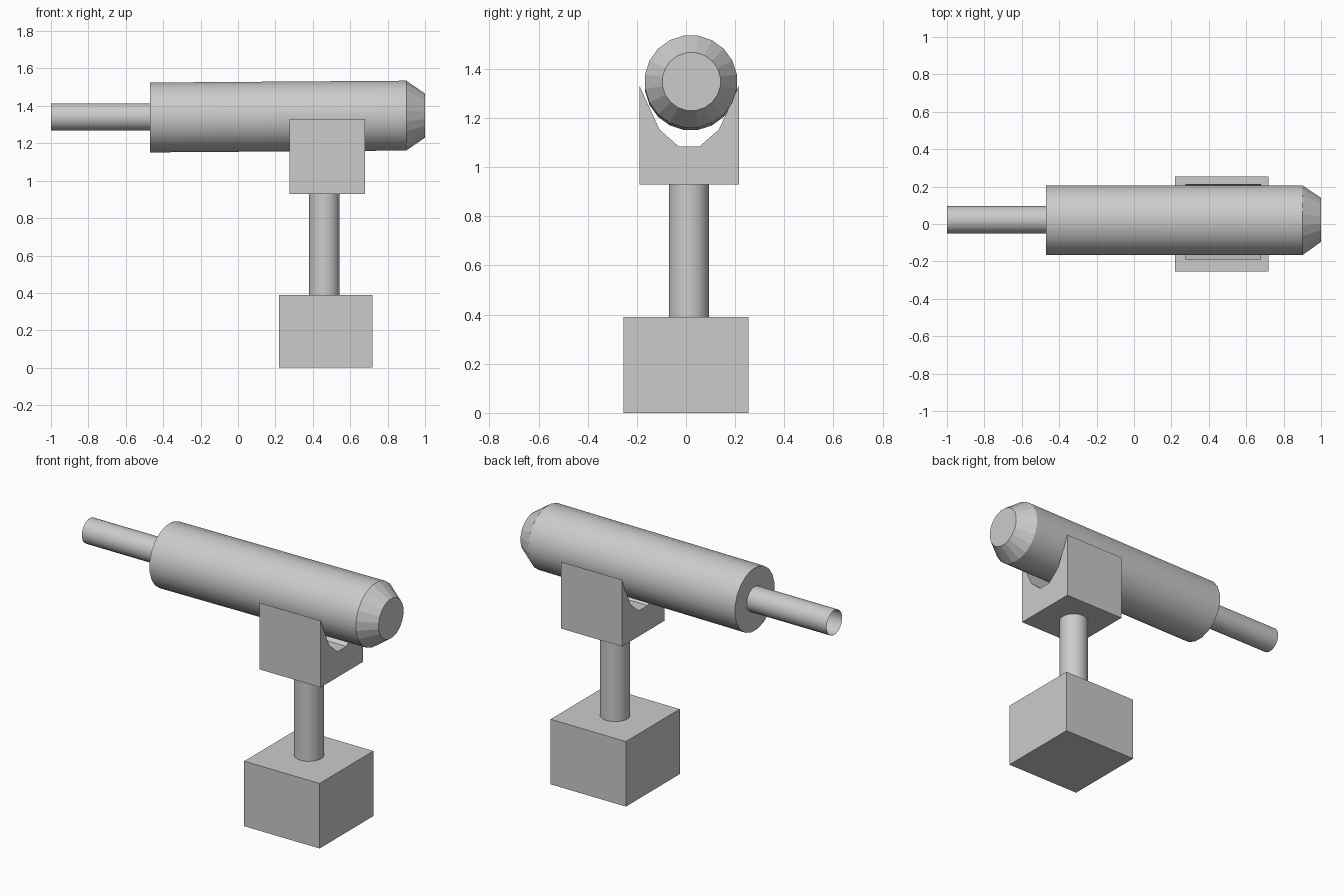
import bpy, bmesh, math

if "Cube" in bpy.data.objects:
    bpy.data.objects.remove(bpy.data.objects["Cube"])


def finish(name, bm):
    bmesh.ops.recalc_face_normals(bm, faces=bm.faces)
    # keep rims crisp where smooth sides meet caps or bevels
    for e in bm.edges:
        if len(e.link_faces) == 2 and e.calc_face_angle() > math.radians(25):
            e.smooth = False
    mesh = bpy.data.meshes.new(name)
    bm.to_mesh(mesh)
    bm.free()
    ob = bpy.data.objects.new(name, mesh)
    bpy.context.collection.objects.link(ob)
    return ob


def lathe(name, rings, sides, axis='X', caps=(True, True), flat=()):
    """Skin circular rings given as (centre, radius); flat lists faceted bands."""
    bm = bmesh.new()
    loops = []
    for (x, y, z), r in rings:
        loop = []
        for i in range(sides):
            a = 2 * math.pi * (i + 0.5) / sides
            u, v = r * math.cos(a), r * math.sin(a)
            loop.append(bm.verts.new((x, y + u, z + v) if axis == 'X' else (x + u, y + v, z)))
        loops.append(loop)
    for k, (a, b) in enumerate(zip(loops, loops[1:])):
        for i in range(sides):
            j = (i + 1) % sides
            f = bm.faces.new((a[i], a[j], b[j], b[i]))
            f.smooth = k not in flat
    if caps[0]:
        bm.faces.new(loops[0])
    if caps[1]:
        bm.faces.new(loops[-1])
    return finish(name, bm)


def extrude_profile(name, pts, x0, x1):
    """Extrude a (y, z) outline along x."""
    bm = bmesh.new()
    face = bm.faces.new([bm.verts.new((x0, y, z)) for y, z in pts])
    geo = bmesh.ops.extrude_face_region(bm, geom=[face])['geom']
    verts = [g for g in geo if isinstance(g, bmesh.types.BMVert)]
    bmesh.ops.translate(bm, vec=(x1 - x0, 0, 0), verts=verts)
    return finish(name, bm)


# Foot block
extrude_profile("base_block", [(-.255, 0), (.255, 0), (.255, .39), (-.255, .39)], .22, .72)

# Upright post
lathe("post", [((.462, .012, .38), .082), ((.462, .012, .94), .082)], 32, axis='Z')

# Cradle with a faceted trough that runs out to knife edges at the top
cy = .013
half = [(.041, 1.083), (.121, 1.153), (.202, 1.33), (.202, .93)]
outline = [(cy + y, z) for y, z in half] + [(cy - y, z) for y, z in reversed(half)]
extrude_profile("cradle", outline, .275, .68)

# Slightly tilted main barrel with a faceted tapered nose
lathe("barrel", [((-.47, .02, 1.338), .189), ((.90, .02, 1.348), .189),
                 ((1.0, .022, 1.348), .119)], 20, flat=(1,))

# Thin open tube at the rear
lathe("rear_tube", [((-1.0, .022, 1.341), .074), ((-.46, .022, 1.341), .074)],
      20, caps=(False, False))
